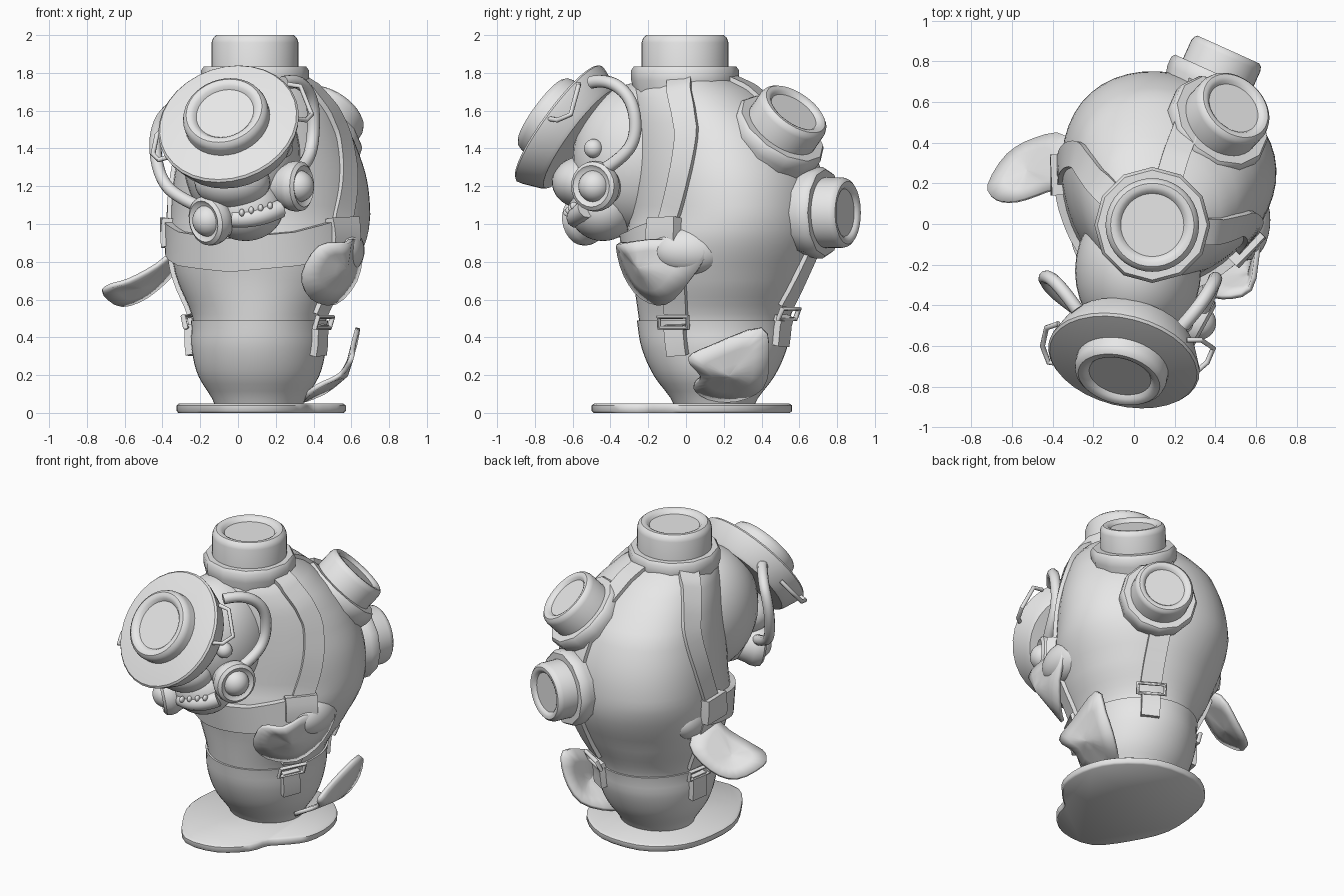
import bpy, bmesh
from math import cos, sin, radians, pi
from mathutils import Vector, Matrix

cube = bpy.data.objects.get("Cube")
if cube:
    bpy.data.objects.remove(cube, do_unlink=True)

GREY = (0.8, 0.8, 0.8, 1)
clay = bpy.data.materials.new("plain grey")
clay.use_nodes = True
clay.diffuse_color = GREY
clay.node_tree.nodes["Principled BSDF"].inputs["Base Color"].default_value = GREY
FACING = -111  # heading of the front, in degrees


def activate(ob):
    bpy.ops.object.select_all(action='DESELECT')
    ob.select_set(True)
    bpy.context.view_layer.objects.active = ob


def finish(ob, angle=40):
    ob.data.materials.append(clay)
    activate(ob)
    bpy.ops.object.shade_smooth_by_angle(angle=radians(angle))
    return ob


def place(name, bm, angle=40):
    mesh = bpy.data.meshes.new(name)
    bm.to_mesh(mesh)
    bm.free()
    ob = bpy.data.objects.new(name, mesh)
    bpy.context.collection.objects.link(ob)
    return finish(ob, angle)


def loft(name, rings, caps=(True, True), angle=40):
    """Skin a list of closed rings that share one point count."""
    bm = bmesh.new()
    loops = [[bm.verts.new(p) for p in ring] for ring in rings]
    for a, b in zip(loops, loops[1:]):
        for i in range(len(a)):
            j = (i + 1) % len(a)
            bm.faces.new((a[i], a[j], b[j], b[i]))
    for loop, wanted in zip((loops[0], loops[-1]), caps):
        if wanted:
            bm.faces.new(loop)
    bmesh.ops.recalc_face_normals(bm, faces=bm.faces)
    return place(name, bm, angle)


def catmull(a, b, c, d, t):
    return 0.5 * (2 * b + (c - a) * t + (2 * a - 5 * b + 4 * c - d) * t * t
                  + (3 * b - a - 3 * c + d) * t ** 3)


def round_loop(points, steps=3):
    """Smooth closed outline through a few points."""
    pts = [Vector(p) for p in points]
    n = len(pts)
    return [catmull(pts[i - 1], pts[i], pts[(i + 1) % n], pts[(i + 2) % n], t / steps)
            for i in range(n) for t in range(steps)]


def lathe(name, profile, centre, normal, k=1, sides=40):
    """Turn (radius, height) pairs around a normal."""
    turn = Vector(normal).to_track_quat('Z', 'Y')
    rings = [[Vector(centre) + turn @ Vector((r * k * cos(2 * pi * i / sides),
                                              r * k * sin(2 * pi * i / sides), h * k))
              for i in range(sides)] for r, h in profile]
    return loft(name, rings)


def ball(name, centre, size):
    bm = bmesh.new()
    bmesh.ops.create_uvsphere(bm, u_segments=32, v_segments=20, radius=1,
                              matrix=Matrix.LocRotScale(Vector(centre), None, Vector(size)))
    return place(name, bm)


def tube(name, points, radius, smooth=True, cyclic=False):
    curve = bpy.data.curves.new(name, 'CURVE')
    curve.dimensions = '3D'
    curve.bevel_depth = radius
    curve.bevel_resolution = 3
    curve.use_fill_caps = True
    spline = curve.splines.new('NURBS' if smooth else 'POLY')
    spline.points.add(len(points) - 1)
    for p, co in zip(spline.points, points):
        p.co = (*co, 1)
    spline.use_cyclic_u = cyclic
    if smooth:
        spline.order_u = 3
        spline.use_endpoint_u = True
    ob = bpy.data.objects.new(name, curve)
    bpy.context.collection.objects.link(ob)
    activate(ob)
    bpy.ops.object.convert(target='MESH')
    return finish(bpy.context.object)


# Body sections: height, centre x, centre y, radius x, radius y
SECTIONS = [(0.04, .11, .15, .22, .20), (0.2, .11, .15, .31, .31), (0.35, .11, .15, .345, .375),
            (0.5, .115, .15, .355, .40), (0.7, .13, .18, .45, .46), (0.9, .145, .2, .515, .52),
            (1.05, .145, .215, .525, .525), (1.25, .145, .205, .505, .51),
            (1.45, .135, .165, .45, .47), (1.6, .12, .1, .385, .40), (1.72, .1, .04, .3, .32),
            (1.8, .09, 0, .2, .2)]


def skin(angle, z, out=0.0):
    """Point on the body, which narrows to the front above the belly."""
    last = len(SECTIONS) - 1
    i = max([n for n in range(last) if SECTIONS[n][0] <= z], default=0)
    four = [SECTIONS[min(max(i + n, 0), last)] for n in (-1, 0, 1, 2)]
    t = (z - four[1][0]) / (four[2][0] - four[1][0])
    cx, cy, rx, ry = (catmull(*(s[n] for s in four), t) for n in range(1, 5))
    a, f = radians(angle), radians(FACING)
    spoke = Vector(((rx + out) * cos(a), (ry + out) * sin(a), 0))
    side = Vector((-sin(f), cos(f), 0))
    narrow = 0.17 * cos(a - f) * min(max((z - 0.75) / 0.3, 0), 1)
    return Vector((cx, cy, z)) + spoke - side * spoke.dot(side) * narrow


def frame(angle, z):
    across = skin(angle + 1, z) - skin(angle - 1, z)
    up = skin(angle, z + 0.01) - skin(angle, z - 0.01)
    return across.normalized(), up.normalized(), across.cross(up).normalized()


def ribbon(name, keys, width, lift=0.02, steps=6):
    """Flat strap that follows the body through (angle, height) keys."""
    keys = [Vector(k) for k in keys]
    path = [a.lerp(b, n / steps) for a, b in zip(keys, keys[1:]) for n in range(steps)] + [keys[-1]]
    spots = [skin(*p) for p in path]
    rings = []
    for i, p in enumerate(path):
        normal = frame(*p)[2]
        along = spots[min(i + 1, len(path) - 1)] - spots[max(i - 1, 0)]
        side = along.cross(normal).normalized() * width / 2
        low, high = spots[i] - normal * 0.03, spots[i] + normal * lift
        rings.append([low - side, high - side, high + side, low + side])
    return loft(name, rings)


def leaf(name, outline, centre):
    """Thin curved blade from a rounded outline and a raised middle."""
    edge, mid = round_loop(outline), Vector(centre)
    ob = loft(name, [[p.lerp(mid, f) for p in edge] for f in (0, 0.4, 0.75, 0.98)], (False, True))
    mod = ob.modifiers.new("thickness", 'SOLIDIFY')
    mod.thickness = 0.025
    mod.offset = 0


def rings_between(low, high, count, out):
    return [[skin(360 * i / 48, low + (high - low) * n / count, out) for i in range(48)]
            for n in range(count + 1)]


# Body and lower garment
loft("body", rings_between(0.04, 1.8, 40, 0))
loft("trousers", rings_between(0.04, 0.49, 12, 0.012), angle=60)

# Foot plate, notched on one side
FOOT = round_loop([(.45, -.15), (.38, -.22), (.33, -.35), (.17, -.48), (-.06, -.48), (-.22, -.28),
                   (-.32, -.04), (-.3, .25), (-.21, .43), (-.02, .55), (.26, .54), (.48, .38),
                   (.565, .18), (.55, -.02)])
loft("foot_plate", [[((p.x - .1) * s + .1, p.y * s, z) for p in FOOT]
                    for s, z in ((0.98, 0), (1, 0.01), (1, 0.04), (0.97, 0.05))], angle=50)

# Portholes: faceted flange with a rounded window barrel
FLANGE = [(.26, -.1), (.285, 0), (.285, .055), (.27, .075), (.2, .075)]
BARREL = [(.23, 0), (.23, .2), (.222, .225), (.205, .24), (.185, .24), (.168, .232), (.155, .215)]
for label, spot, normal, k, flange in (("top", (.09, -.005, 1.76), (0, 0, 1), 1, 1),
                                       ("upper_back", (.4, .475, 1.455), (.47, .5, .72), .88, .93),
                                       ("lower_back", (.385, .68, 1.06), (.41, .91, 0), .81, .85)):
    lathe(label + "_porthole_flange", FLANGE, spot, normal, flange, 12)
    lathe(label + "_porthole", BARREL, spot, normal, k)

# Head, muzzle, jaw and large face visor
ball("head", (.02, -.23, 1.35), (.31, .37, .4))
ball("muzzle", (-.03, -.54, 1.22), (.2, .17, .14))
ball("jaw", (.04, -.44, 1.08), (.2, .18, .17))
NOSE = (-.2, -.79, .58)
VISOR = (-.05, -.67, 1.53)
lathe("visor_brim", [(.2, -.14), (.32, -.14), (.335, -.12), (.375, -.02), (.38, .0), (.37, .012),
                     (.2, .04)], VISOR, NOSE, 1, 32)
lathe("visor_window", [(r, h - .12) for r, h in BARREL], VISOR, NOSE)

# Mouth plate with studs
tube("mouth_plate", [(-.02, -.57, 1.03), (.1, -.61, 1.02), (.22, -.53, 1.08)], .05)
for i in range(4):
    ball("mouth_stud", (.02 + .05 * i, -.63 + .012 * i, 1.06 + .012 * i), (.014, .02, .02))
ball("cheek_knob", (.24, -.49, 1.4), (.05, .05, .05))

# Breathing canisters, hoses and visor clips
CAN = [(.09, -.14), (.115, -.06), (.13, -.03), (.135, 0), (.13, .03), (.11, .045), (.09, .03)]
for label, spot, normal in (("left", (.31, -.48, 1.2), (.87, -.48, 0)),
                            ("right", (-.15, -.54, 1.02), (-.7, -.65, -.15))):
    lathe(label + "_canister", CAN, spot, normal, 1, 24)
    ball(label + "_canister_cap", Vector(spot) + Vector(normal) * .01, (.085, .085, .085))
tube("left_hose", [(.24, -.5, 1.75), (.32, -.41, 1.77), (.4, -.28, 1.66), (.4, -.26, 1.45),
                   (.37, -.36, 1.33), (.32, -.45, 1.28)], .034)
tube("right_hose", [(-.28, -.42, 1.64), (-.38, -.28, 1.62), (-.45, -.25, 1.45),
                    (-.41, -.32, 1.22), (-.28, -.42, 1.12), (-.17, -.5, 1.08)], .033)
tube("left_clip", [(.26, -.57, 1.74), (.33, -.57, 1.73), (.39, -.61, 1.58), (.36, -.68, 1.55),
                   (.29, -.74, 1.56)], .013, False)
tube("right_clip", [(-.37, -.49, 1.53), (-.43, -.51, 1.47), (-.45, -.6, 1.37), (-.42, -.68, 1.34),
                    (-.35, -.69, 1.36)], .013, False)

# Harness: two mirrored side straps and one back strap, each with buckle and tab
SIDE = [(-10, 1.79), (-14, 1.7), (-18, 1.5), (-28, 1.25), (-37, 1.0), (-32, .8), (-30, .52)]
BACK = [(69, 1.79), (69, 1.7), (69, 1.2), (66, .85), (61, .57)]
FLAP = [(-38, 1.03), (-37, .88)]


def mirrored(keys):
    return [(2 * FACING - a, z) for a, z in keys]


for label, keys in (("left", SIDE), ("right", mirrored(SIDE)), ("back", BACK)):
    ribbon(label + "_strap", keys, .13)
    angle, end = keys[-1]
    ribbon(label + "_strap_tab", [(angle, end - .05), (angle, end - .21)], .115, .045, 3)
    across, up, out = frame(angle, end - .03)
    middle = skin(angle, end - .03) + out * .04
    tube(label + "_buckle", [middle + across * a * .085 + up * b * .03
                             for a, b in ((-1, -1), (1, -1), (1, 1), (-1, 1))], .014, False, True)
for label, keys in (("left", FLAP), ("right", mirrored(FLAP))):
    ribbon(label + "_strap_flap", keys, .2, .05, 3)

# Chest band with a drooping middle
ribbon("chest_band", [(-36, .94), (-70, .87), (FACING, .84), (-152, .87), (-186, .94)], .18, .03)

# Arm fins with shoulder bumps, and the tail fluke
ball("left_shoulder", (.55, .02, .86), (.12, .2, .13))
leaf("left_fin", [(.65, .1, .86), (.61, -.11, .92), (.57, -.32, .9), (.43, -.36, .88),
                  (.34, -.32, .73), (.38, -.23, .61), (.51, -.1, .58), (.62, .02, .7)],
     (.57, -.25, .77))
ball("right_shoulder", (-.26, .31, .87), (.1, .17, .12))
leaf("right_fin", [(-.3, .21, .88), (-.43, .16, .78), (-.58, .11, .7), (-.68, .12, .67),
                   (-.715, .19, .63), (-.62, .34, .57), (-.48, .42, .62), (-.33, .43, .76)],
     (-.52, .26, .67))
leaf("tail_fluke", [(.36, .27, .07), (.5, .41, .14), (.6, .44, .3), (.635, .4, .45),
                    (.61, .14, .36), (.6, .01, .29), (.54, .08, .2), (.42, .04, .14),
                    (.35, .12, .08)], (.57, .23, .2))
